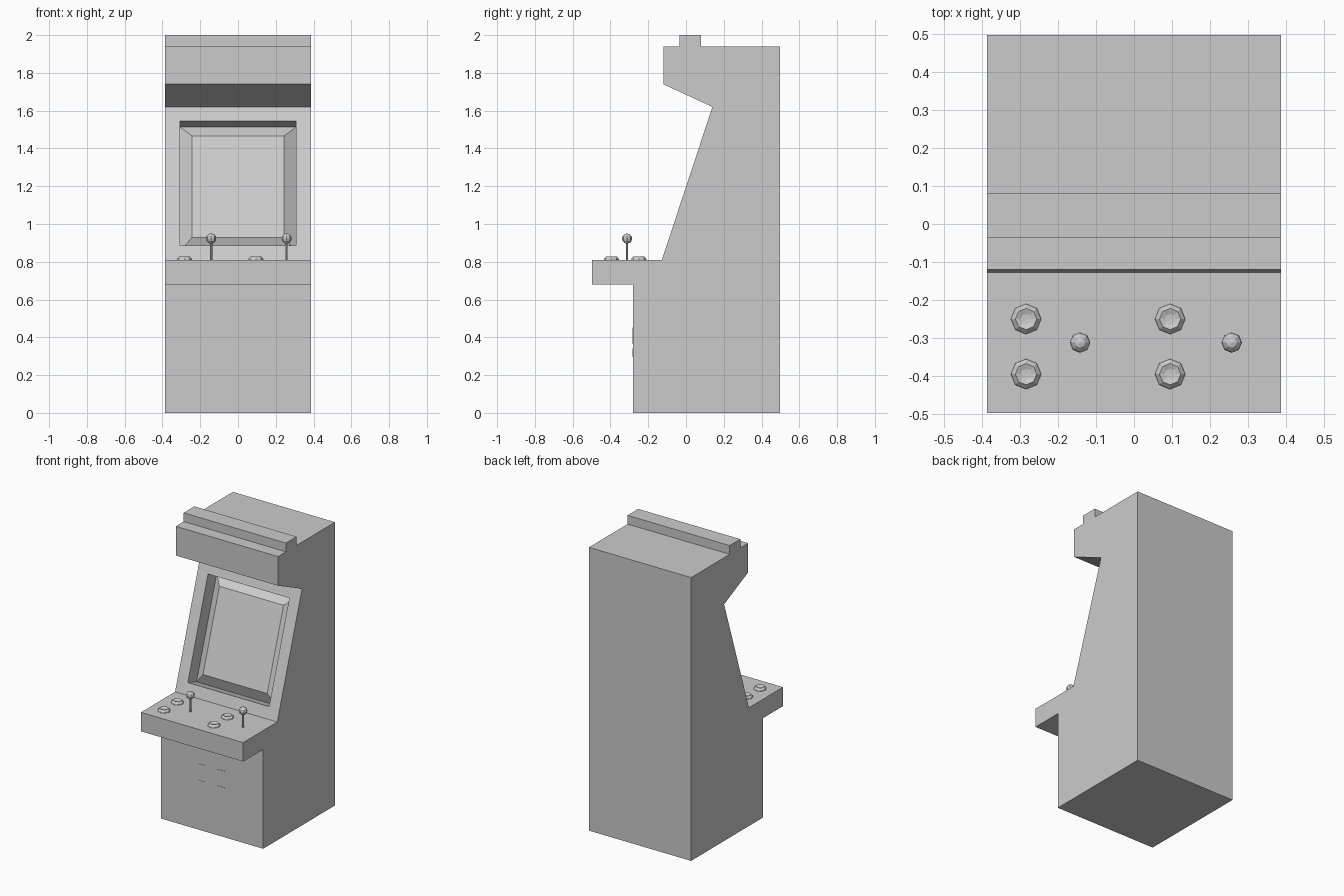
import bpy, bmesh, math
from mathutils import Vector

if "Cube" in bpy.data.objects:
    bpy.data.objects.remove(bpy.data.objects["Cube"])

W = 0.387      # half width of the cabinet
DECK = 0.81    # height of the control deck


def add_object(name, bm):
    bmesh.ops.recalc_face_normals(bm, faces=bm.faces)
    mesh = bpy.data.meshes.new(name)
    bm.to_mesh(mesh)
    bm.free()
    ob = bpy.data.objects.new(name, mesh)
    bpy.context.collection.objects.link(ob)
    return ob


def lathe(name, profile, loc, sides=8):
    """Spin an (r, z) profile around the z axis."""
    bm = bmesh.new()
    verts = [bm.verts.new((r, 0, z)) for r, z in profile]
    edges = [bm.edges.new(p) for p in zip(verts, verts[1:])]
    bmesh.ops.spin(bm, geom=verts + edges, cent=(0, 0, 0), axis=(0, 0, 1),
                   angle=math.tau, steps=sides, use_duplicate=False)
    bmesh.ops.remove_doubles(bm, verts=bm.verts, dist=1e-4)
    ob = add_object(name, bm)
    ob.location = loc
    return ob


# Cabinet: side profile (y, z) extruded across the width
profile = [(-0.28, 0), (0.497, 0), (0.497, 1.94), (0.08, 1.94), (0.08, 2.0),
           (-0.035, 2.0), (-0.035, 1.94), (-0.12, 1.94), (-0.12, 1.74),
           (0.14, 1.62), (-0.128, DECK), (-0.497, DECK), (-0.497, 0.68),
           (-0.28, 0.68)]
bm = bmesh.new()
side = bm.faces.new([bm.verts.new((-W, y, z)) for y, z in profile])
ext = bmesh.ops.extrude_face_region(bm, geom=[side], use_keep_orig=True)
bmesh.ops.translate(bm, vec=(2 * W, 0, 0),
                    verts=[g for g in ext["geom"] if isinstance(g, bmesh.types.BMVert)])
bmesh.ops.recalc_face_normals(bm, faces=bm.faces)

# Screen: bezel, deep recess, then a raised bevelled tube face
centre = Vector((0, 0.006, 1.215))
screen = min(bm.faces, key=lambda f: (f.calc_center_median() - centre).length
             + (10 if abs(f.normal.x) > 0.5 else 0))
for thickness, depth in ((0.079, 0), (0, -0.1), (0.065, 0.046)):
    bmesh.ops.inset_individual(bm, faces=[screen], thickness=thickness,
                               depth=depth, use_even_offset=True)
add_object("cabinet", bm)

# Dished buttons, two per player
for x in (-0.284, 0.095):
    for y in (-0.25, -0.395):
        lathe("button", [(0.04, 0), (0.038, 0.008), (0.028, 0.018),
                         (0.014, 0.013), (0, 0.012)], (x, y, DECK))

# Joysticks: thin shaft with a ball on top
for x in (-0.142, 0.257):
    lathe("joystick_shaft", [(0.006, 0), (0.006, 0.1)], (x, -0.312, DECK))
    ball = [(0.027 * math.sin(math.pi * i / 6), -0.027 * math.cos(math.pi * i / 6))
            for i in range(7)]
    lathe("joystick_ball", ball, (x, -0.312, 0.923))

# Coin slots and return flaps on the lower front
for x in (-0.076, 0.07):
    for name, z0, z1 in (("coin_slot", 0.365, 0.453), ("coin_return", 0.295, 0.34)):
        bm = bmesh.new()
        bmesh.ops.create_cube(bm, size=1)
        bmesh.ops.scale(bm, vec=(0.055, 0.004, z1 - z0), verts=bm.verts)
        ob = add_object(name, bm)
        ob.location = (x, -0.28, (z0 + z1) / 2)
